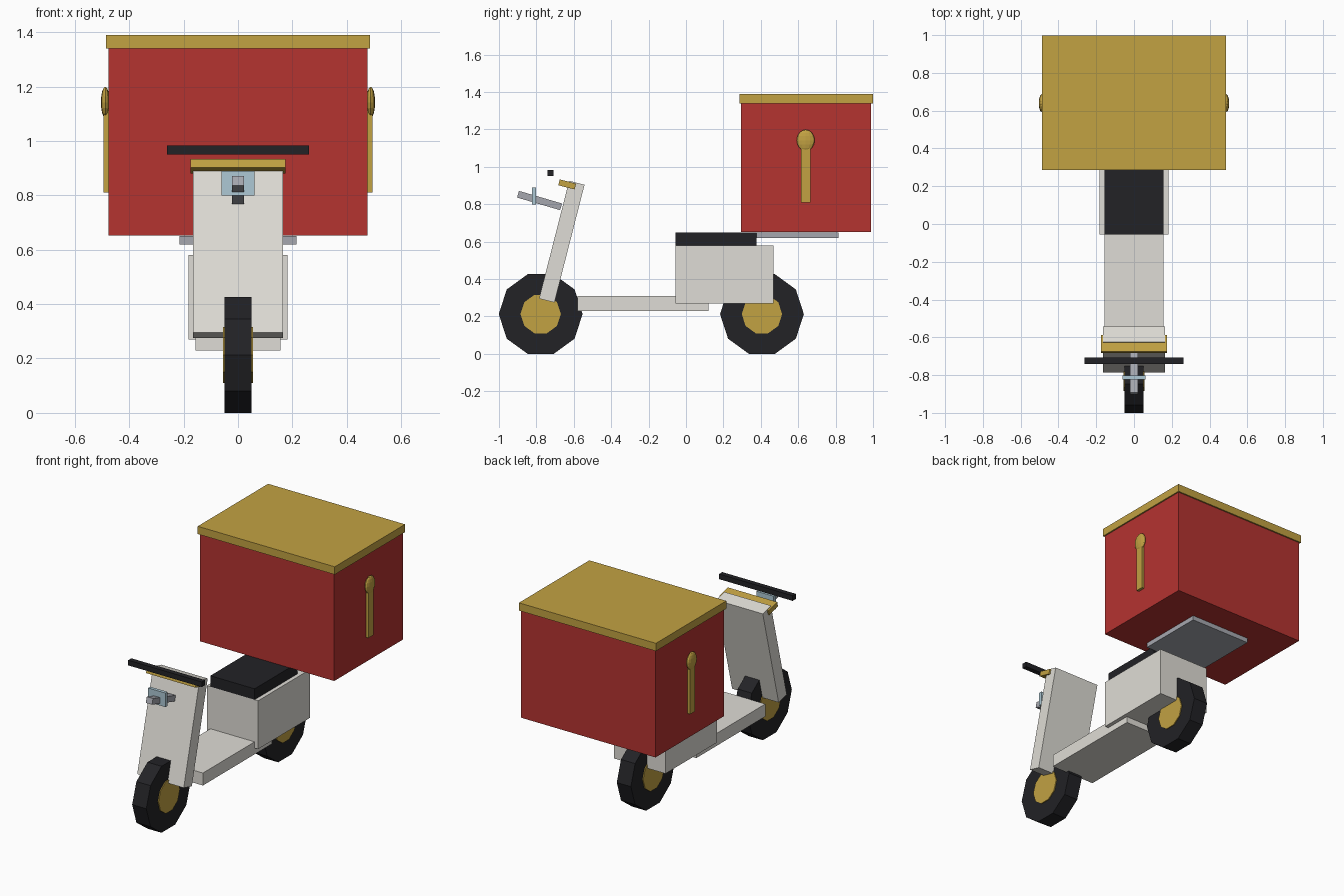
import bpy, bmesh
from math import cos, sin, pi
from mathutils import Matrix

if "Cube" in bpy.data.objects:
    bpy.data.objects.remove(bpy.data.objects["Cube"])


def material(name, rgb):
    m = bpy.data.materials.new(name)
    m.diffuse_color = (*rgb, 1)
    m.use_nodes = True
    m.node_tree.nodes["Principled BSDF"].inputs["Base Color"].default_value = m.diffuse_color
    return m


CREAM = material("cream", (0.74, 0.72, 0.67))
BLACK = material("black", (0.016, 0.016, 0.019))
GOLD = material("gold", (0.54, 0.36, 0.055))
RED = material("red", (0.46, 0.033, 0.03))
STEEL = material("steel", (0.38, 0.39, 0.43))
GLASS = material("glass", (0.42, 0.58, 0.66))


def finish(name, bm, mat):
    bmesh.ops.recalc_face_normals(bm, faces=bm.faces)
    me = bpy.data.meshes.new(name)
    bm.to_mesh(me)
    bm.free()
    me.materials.append(mat)
    ob = bpy.data.objects.new(name, me)
    bpy.context.collection.objects.link(ob)
    return ob


def box(name, centre, size, mat, tilt=0):
    bm = bmesh.new()
    bmesh.ops.create_cube(bm, size=1, matrix=Matrix.Diagonal((*size, 1)))
    ob = finish(name, bm, mat)
    ob.location = centre
    ob.rotation_euler.x = tilt
    return ob


def span(name, half_x, y, z, mat):
    """Box symmetric in x, given by its y and z ranges."""
    return box(name, (0, sum(y) / 2, sum(z) / 2),
               (2 * half_x, y[1] - y[0], z[1] - z[0]), mat)


def disc(name, y, z, radius, half_x, mat, sides=10):
    """Prism across x with a flat top and bottom."""
    bm = bmesh.new()
    ring = [bm.verts.new((-half_x, radius * cos(2 * pi * k / sides),
                          radius * sin(2 * pi * k / sides))) for k in range(sides)]
    face = bm.faces.new(ring)
    ext = bmesh.ops.extrude_face_region(bm, geom=[face], use_keep_orig=True)
    moved = [v for v in ext["geom"] if isinstance(v, bmesh.types.BMVert)]
    bmesh.ops.translate(bm, verts=moved, vec=(2 * half_x, 0, 0))
    ob = finish(name, bm, mat)
    ob.location = (0, y, z)


# Wheels
for end, y in (("front", -0.777), ("rear", 0.406)):
    disc(end + "_tyre", y, 0.213, 0.224, 0.05, BLACK)
    disc(end + "_hub", y, 0.213, 0.108, 0.056, GOLD)

# Scooter body
LEAN = -0.25
span("floorboard", 0.157, (-0.58, 0.12), (0.23, 0.31), CREAM)
span("rear_body", 0.182, (-0.056, 0.468), (0.27, 0.58), CREAM)
span("seat", 0.157, (-0.056, 0.378), (0.58, 0.65), BLACK)
box("leg_shield", (0, -0.664, 0.60), (0.33, 0.085, 0.65), CREAM, LEAN)
box("shield_trim", (0, -0.635, 0.906), (0.35, 0.09, 0.032), GOLD, LEAN)

# Steering and phone mount
span("handlebar", 0.261, (-0.74, -0.708), (0.95, 0.983), BLACK)
box("mount_arm", (0, -0.783, 0.82), (0.044, 0.24, 0.037), STEEL, -0.285)
span("phone", 0.061, (-0.823, -0.802), (0.80, 0.89), GLASS)

# Delivery box on its rack
span("rack", 0.215, (0.378, 0.815), (0.62, 0.65), STEEL)
span("delivery_box", 0.477, (0.294, 0.99), (0.652, 1.34), RED)
span("box_lid", 0.486, (0.286, 0.999), (1.34, 1.39), GOLD)

# Spoon emblem on both sides
for side, s in (("right", 1), ("left", -1)):
    box(side + "_spoon_handle", (s * 0.484, 0.64, 0.965), (0.022, 0.05, 0.31), GOLD)
    bm = bmesh.new()
    bmesh.ops.create_uvsphere(bm, u_segments=12, v_segments=8, radius=1,
                              matrix=Matrix.Diagonal((0.016, 0.048, 0.057, 1)))
    bowl = finish(side + "_spoon_bowl", bm, GOLD)
    bowl.location = (s * 0.488, 0.64, 1.142)
